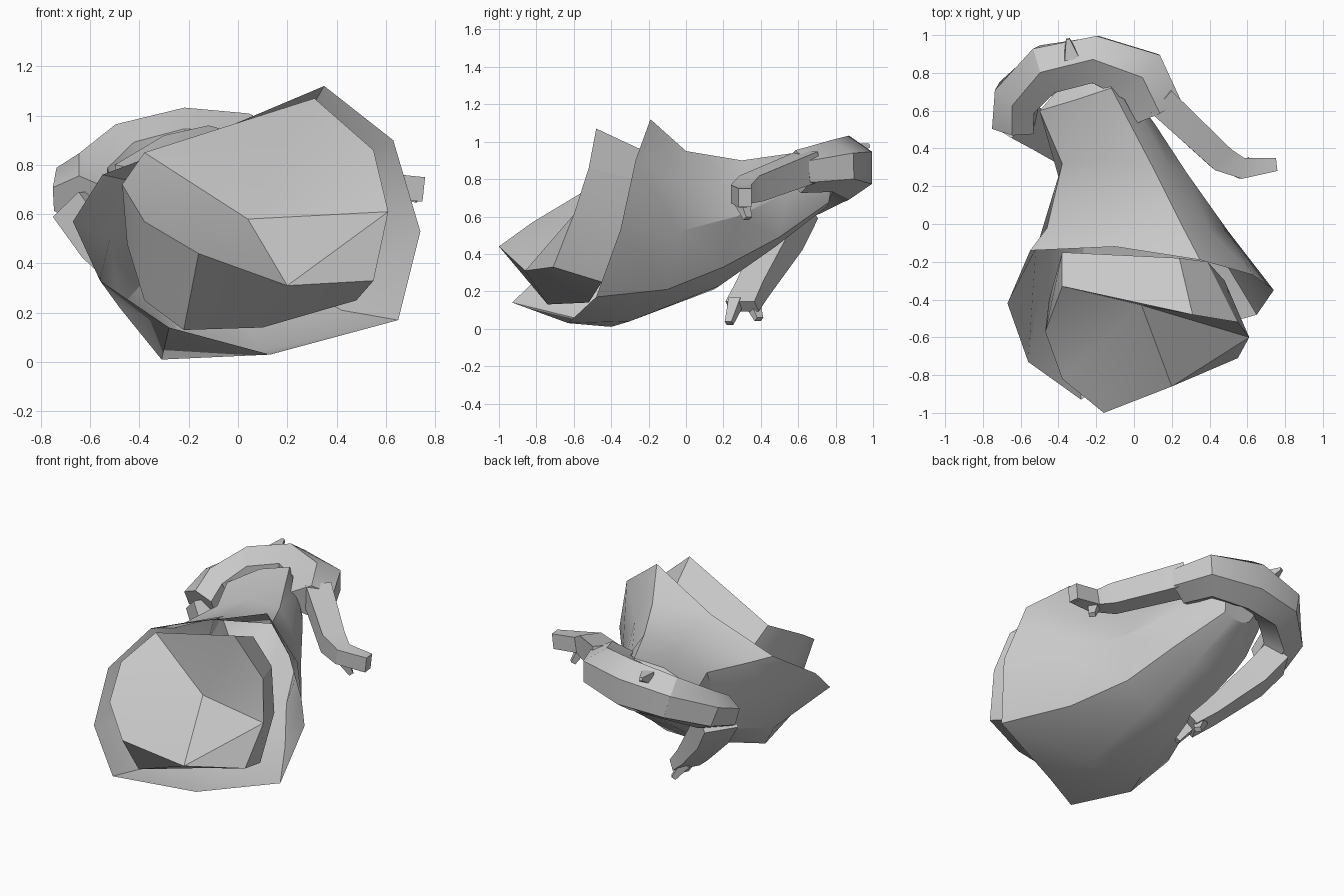
import bpy
import bmesh
from math import cos, sin, pi, radians
from mathutils import Vector

default_cube = bpy.data.objects.get("Cube")
if default_cube:
    bpy.data.objects.remove(default_cube, do_unlink=True)

# One plain grey for everything
grey = bpy.data.materials.new("plain_grey")
grey.use_nodes = True
colour = (0.58, 0.58, 0.58, 1)
grey.diffuse_color = colour
grey.node_tree.nodes["Principled BSDF"].inputs["Base Color"].default_value = colour


def loft(name, rings, cap_start=False, cap_end=False, fan_centre=None, fan_skip=None):
    """Join rings of equal point count into one surface, with optional end caps."""
    bm = bmesh.new()
    loops = [[bm.verts.new(point) for point in ring] for ring in rings]
    count = len(loops[0])
    for lower, upper in zip(loops, loops[1:]):
        for i in range(count):
            j = (i + 1) % count
            bm.faces.new((lower[i], lower[j], upper[j], upper[i]))
    if cap_start:
        bm.faces.new(loops[0])
    if cap_end:
        bm.faces.new(loops[-1])
    if fan_centre:
        # Fan around the centre, with one corner cut off as its own triangle
        front = loops[0]
        bm.faces.new(front[fan_skip - 1:fan_skip + 2])
        kept = [vert for i, vert in enumerate(front) if i != fan_skip]
        middle = bm.verts.new(fan_centre)
        for i, vert in enumerate(kept):
            bm.faces.new((middle, vert, kept[(i + 1) % len(kept)]))
    bmesh.ops.recalc_face_normals(bm, faces=bm.faces)
    mesh = bpy.data.meshes.new(name)
    bm.to_mesh(mesh)
    bm.free()
    mesh.materials.append(grey)
    obj = bpy.data.objects.new(name, mesh)
    bpy.context.collection.objects.link(obj)
    bpy.ops.object.select_all(action="DESELECT")
    obj.select_set(True)
    bpy.context.view_layer.objects.active = obj
    bpy.ops.object.shade_smooth_by_angle(angle=radians(30))
    return obj


def limb(name, stations, sides=4):
    """Tapered tube through stations of (position, half width, half height)."""
    centres = [Vector(position) for position, _, _ in stations]
    scale = 1 / cos(pi / sides)
    rings = []
    for k, (_, width, height) in enumerate(stations):
        before = centres[max(k - 1, 0)]
        after = centres[min(k + 1, len(centres) - 1)]
        tangent = (after - before).normalized()
        side = tangent.cross(Vector((0, 0, 1))).normalized()
        up = side.cross(tangent)
        ring = []
        for i in range(sides):
            angle = 2 * pi * (i + 0.5) / sides
            offset = side * cos(angle) * width + up * sin(angle) * height
            ring.append(centres[k] + offset * scale)
        rings.append(ring)
    return loft(name, rings, cap_start=True, cap_end=True)


# Flared body: sections run from the top ridge clockwise, right side first
rim = [
    (0.35, -0.19, 1.12), (0.63, -0.27, 0.9), (0.74, -0.35, 0.53), (0.65, -0.48, 0.17),
    (0.13, -0.63, 0.03), (-0.28, -0.93, 0.14), (-0.56, -0.73, 0.33),
    (-0.67, -0.42, 0.57), (-0.55, -0.14, 0.76), (-0.1, -0.12, 0.93),
]
belly = [
    (0.25, 0, 0.95), (0.4, -0.03, 0.79), (0.5, -0.04, 0.52), (0.42, -0.1, 0.21),
    (0.08, -0.3, 0.04), (-0.31, -0.4, 0.01), (-0.48, -0.25, 0.22),
    (-0.52, -0.14, 0.5), (-0.46, -0.02, 0.74), (-0.1, 0, 0.91),
]
waist = [
    (0.1, 0.3, 0.9), (0.19, 0.3, 0.77), (0.28, 0.27, 0.6), (0.22, 0.2, 0.33),
    (0.02, 0.18, 0.23), (-0.22, 0.15, 0.21), (-0.36, 0.2, 0.35),
    (-0.4, 0.25, 0.55), (-0.38, 0.32, 0.78), (-0.15, 0.33, 0.88),
]
chest = [
    (-0.12, 0.72, 0.96), (0.02, 0.6, 0.88), (0.11, 0.53, 0.72), (0.09, 0.5, 0.49),
    (-0.08, 0.48, 0.44), (-0.26, 0.48, 0.44), (-0.4, 0.48, 0.5),
    (-0.47, 0.5, 0.62), (-0.5, 0.6, 0.8), (-0.3, 0.66, 0.92),
]
upper_back = [Vector(point).lerp(Vector((-0.2, 0.94, 0.8)), 0.6) for point in chest]
loft("flared_body", [rim, belly, waist, chest, upper_back], cap_end=True)

# Hollowed insert standing in the open end
insert_rim = [
    (-0.38, -0.33, 0.85), (0.31, -0.48, 1.07), (0.55, -0.52, 0.86),
    (0.61, -0.6, 0.61), (0.55, -0.71, 0.33), (0.2, -0.86, 0.31),
    (-0.16, -1, 0.44), (-0.38, -0.82, 0.57), (-0.47, -0.57, 0.72),
]
insert_back = [
    (-0.38, -0.15, 0.76), (0.24, -0.18, 0.93), (0.39, -0.2, 0.78),
    (0.48, -0.3, 0.53), (0.48, -0.45, 0.25), (0.1, -0.52, 0.14),
    (-0.22, -0.74, 0.13), (-0.38, -0.6, 0.25), (-0.45, -0.4, 0.48),
]
loft("hollow_insert", [insert_rim, insert_back], fan_centre=(0.04, -0.43, 0.58), fan_skip=4)

# Shoulders and sleeves: one thick band curving from sleeve to sleeve
limb("shoulders_and_sleeves", [
    ((-0.64, 0.51, 0.66), 0.11, 0.09),
    ((-0.62, 0.67, 0.73), 0.12, 0.11),
    ((-0.46, 0.82, 0.82), 0.13, 0.13),
    ((-0.2, 0.87, 0.86), 0.125, 0.15),
    ((0.04, 0.78, 0.87), 0.15, 0.12),
    ((0.13, 0.6, 0.84), 0.13, 0.1),
], sides=6)

# Left forearm reaching out to the side, with the hand
limb("left_forearm", [
    ((0.13, 0.66, 0.87), 0.08, 0.08),
    ((0.46, 0.35, 0.75), 0.07, 0.07),
    ((0.57, 0.295, 0.72), 0.055, 0.05),
    ((0.75, 0.315, 0.7), 0.035, 0.05),
])

# Right forearm hanging from the bent elbow under the body
limb("right_forearm", [
    ((-0.64, 0.58, 0.64), 0.11, 0.08),
    ((-0.53, 0.51, 0.48), 0.1, 0.08),
    ((-0.3, 0.36, 0.22), 0.085, 0.05),
    ((-0.2, 0.3, 0.12), 0.09, 0.035),
])

# Fingers: each runs from the palm to its tip
fingers = {
    "right_front_finger": ((-0.23, 0.27, 0.15), (-0.15, 0.23, 0.03)),
    "right_back_finger": ((-0.24, 0.35, 0.15), (-0.18, 0.39, 0.05)),
    "left_thumb": ((0.56, 0.29, 0.7), (0.61, 0.33, 0.59)),
    "left_finger": ((0.68, 0.31, 0.69), (0.73, 0.3, 0.66)),
}
for name, (palm, tip) in fingers.items():
    limb(name, [(palm, 0.035, 0.03), (tip, 0.02, 0.015)])

# Small pointed fold on the back of the neck
limb("neck_fold", [((-0.33, 0.88, 0.95), 0.04, 0.04), ((-0.35, 0.98, 0.98), 0.01, 0.01)])
